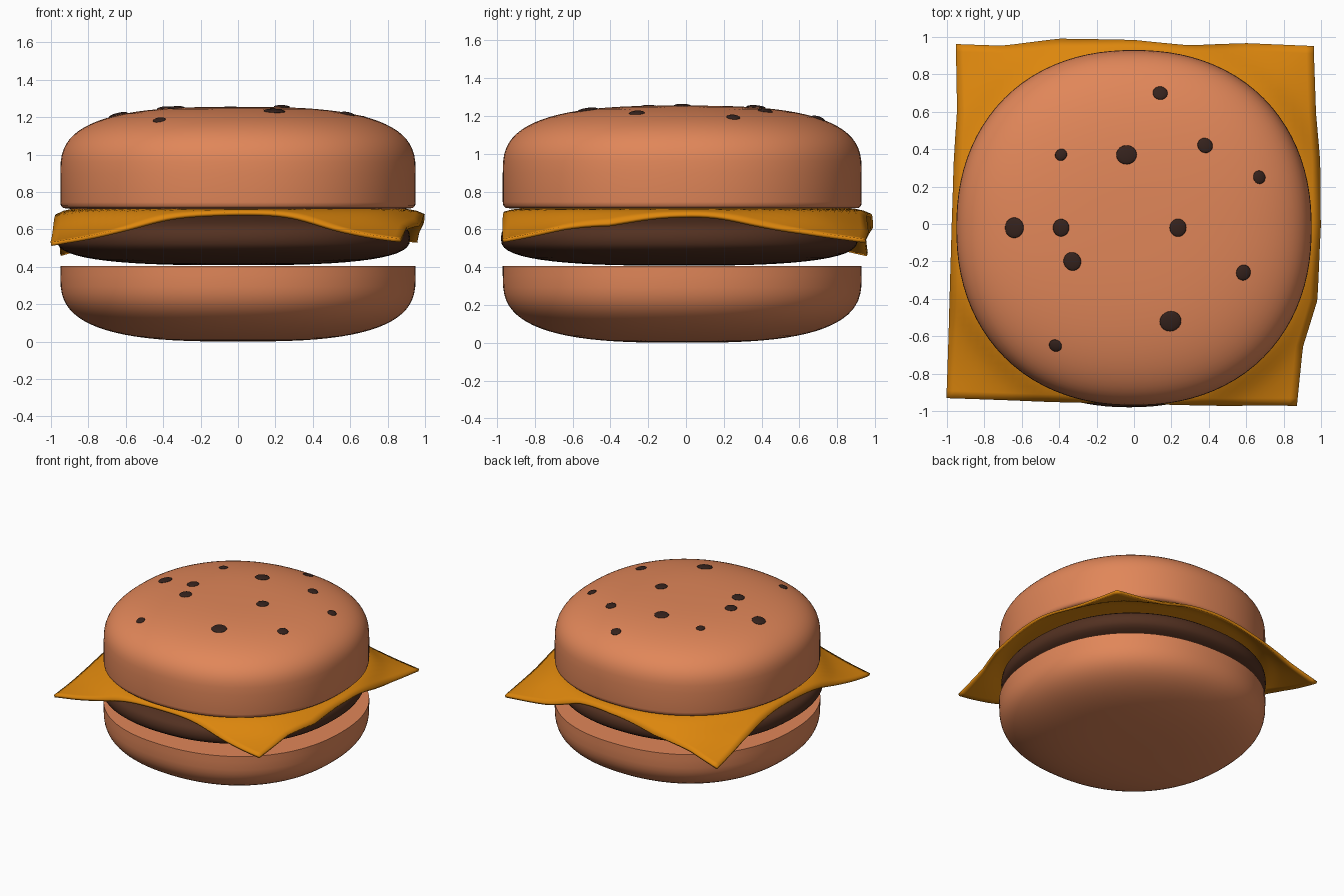
import bpy, bmesh, math
from mathutils import Vector

if "Cube" in bpy.data.objects:
    bpy.data.objects.remove(bpy.data.objects["Cube"])

SIDES = 96
SQ = 2.2      # plan outline: slightly squared circle
CURVE = 2.9   # side roundness of the buns


def material(name, rgb):
    m = bpy.data.materials.new(name)
    m.diffuse_color = (*rgb, 1)
    m.use_nodes = True
    m.node_tree.nodes["Principled BSDF"].inputs["Base Color"].default_value = m.diffuse_color
    return m


def finish(bm, name, mat, angle=40):
    bmesh.ops.recalc_face_normals(bm, faces=bm.faces)
    me = bpy.data.meshes.new(name)
    bm.to_mesh(me)
    bm.free()
    ob = bpy.data.objects.new(name, me)
    bpy.context.collection.objects.link(ob)
    me.materials.append(mat)
    bpy.ops.object.select_all(action='DESELECT')
    ob.select_set(True)
    bpy.context.view_layer.objects.active = ob
    bpy.ops.object.shade_smooth_by_angle(angle=math.radians(angle))
    return ob


def turned(name, profile, centre, mat):
    """Sweep (radius, z) rings around a slightly squared circle."""
    bm = bmesh.new()
    rings = []
    for r, z in profile:
        ring = []
        for i in range(SIDES):
            a = 2 * math.pi * i / SIDES
            c, s = math.cos(a), math.sin(a)
            k = r / (abs(c) ** SQ + abs(s) ** SQ) ** (1 / SQ)
            ring.append(bm.verts.new((centre[0] + k * c, centre[1] + k * s, z)))
        rings.append(ring)
    for lo, hi in zip(rings, rings[1:]):
        for i in range(SIDES):
            j = (i + 1) % SIDES
            bm.faces.new((lo[i], lo[j], hi[j], hi[i]))
    bm.faces.new(rings[0])
    bm.faces.new(rings[-1])
    return finish(bm, name, mat)


def dome(radius, height, n, steps=20):
    """Rounded quarter profile from the rim to near the axis."""
    pts = []
    for i in range(steps):
        a = math.pi / 2 * i / steps
        pts.append((radius * math.cos(a) ** (2 / n), height * math.sin(a) ** (2 / n)))
    return pts + [(radius * 0.04, height)]


def interp(table, x):
    for (x0, y0), (x1, y1) in zip(table, table[1:]):
        if x <= x1:
            t = max(0, (x - x0) / (x1 - x0))
            return y0 + (y1 - y0) * t
    return table[-1][1]


bread = material("bread", (0.75, 0.24, 0.10))
meat = material("meat", (0.085, 0.03, 0.015))
yellow = material("yellow_cheese", (0.72, 0.24, 0.004))
dark = material("dark_seed", (0.035, 0.016, 0.012))
CY = -0.02

# Buns
bun = dome(0.95, 0.355, CURVE)
turned("top_bun", [(0.90, 0.71), (0.935, 0.714), (0.947, 0.726), (0.95, 0.745)]
       + [(r, 0.90 + h) for r, h in bun], (0, CY), bread)
turned("bottom_bun", [(0.95, 0.405)] + [(r, 0.355 - h) for r, h in bun], (0, CY), bread)

# Patty
half = dome(0.945, 0.145, 2.8, 14)
turned("patty", [(r, 0.553 - h) for r, h in reversed(half)]
       + [(r, 0.553 + h) for r, h in half[1:]], (-0.025, -0.035), meat)

# Cheese slice: four wavy edges blended into a sheet that droops with radius
LEFT = [(-.93, -1), (-.4, -.98), (0, -.97), (.3, -.96), (.6, -.942), (.96, -.95)]
RIGHT = [(-.97, .87), (-.65, .90), (-.4, .975), (0, .995), (.35, .99), (.6, .97), (.95, .96)]
FRONT = [(-1, -.93), (-.5, -.945), (0, -.96), (.5, -.968), (.87, -.97)]
BACK = [(-.95, .96), (-.7, .95), (-.4, .985), (0, .98), (.3, .95), (.6, .963), (.96, .95)]
DROOP = [(0, .70), (.90, .70), (.96, .69), (1.01, .66), (1.07, .615),
         (1.13, .59), (1.22, .56), (1.38, .525)]
N = 48
bm = bmesh.new()
grid = []
for j in range(N + 1):
    v = j / N
    row = []
    for i in range(N + 1):
        u = i / N
        y0 = -0.95 + 1.9 * v
        x = (1 - u) * interp(LEFT, y0 * 1.02) + u * interp(RIGHT, y0 * 1.02)
        y = (1 - v) * interp(FRONT, x) + v * interp(BACK, x)
        r = math.hypot(x, y)
        z = sum(interp(DROOP, r + d) for d in (-.04, -.02, 0, .02, .04)) / 5
        if r > 0.9:
            z += 0.006 * math.sin(9 * math.atan2(y, x) + 1) * min(1, (r - 0.9) * 8)
            z -= 0.10 * (r - 0.9) * max(0, (y - x) / r)
        row.append(bm.verts.new((x, y, z)))
    grid.append(row)
for j in range(N):
    for i in range(N):
        bm.faces.new((grid[j][i], grid[j][i + 1], grid[j + 1][i + 1], grid[j + 1][i]))
cheese = finish(bm, "cheese_slice", yellow)
sol = cheese.modifiers.new("thickness", 'SOLIDIFY')
sol.thickness = 0.02
sol.offset = 0

# Seeds lying on the top bun
SEEDS = [(.14, .70, .04), (-.39, .37, .033), (-.04, .37, .055), (.38, .42, .042),
         (.67, .25, .036), (-.64, -.02, .055), (-.39, -.02, .047), (.235, -.02, .048),
         (-.33, -.20, .05), (.585, -.26, .042), (.195, -.52, .058), (-.42, -.65, .035)]


def bun_z(x, y):
    r = (abs(x) ** SQ + abs(y - CY) ** SQ) ** (1 / SQ)
    return 0.90 + 0.355 * (1 - (r / 0.95) ** CURVE) ** (1 / CURVE)


for k, (x, y, r) in enumerate(SEEDS):
    e = 0.01
    normal = Vector(((bun_z(x - e, y) - bun_z(x + e, y)) / (2 * e),
                     (bun_z(x, y - e) - bun_z(x, y + e)) / (2 * e), 1))
    bm = bmesh.new()
    bmesh.ops.create_uvsphere(bm, u_segments=20, v_segments=10, radius=1)
    seed = finish(bm, f"seed_{k + 1}", dark, 60)
    seed.scale = (r, r * 0.93, 0.012)
    seed.location = (x, y, bun_z(x, y))
    seed.rotation_euler = normal.to_track_quat('Z', 'Y').to_euler()
